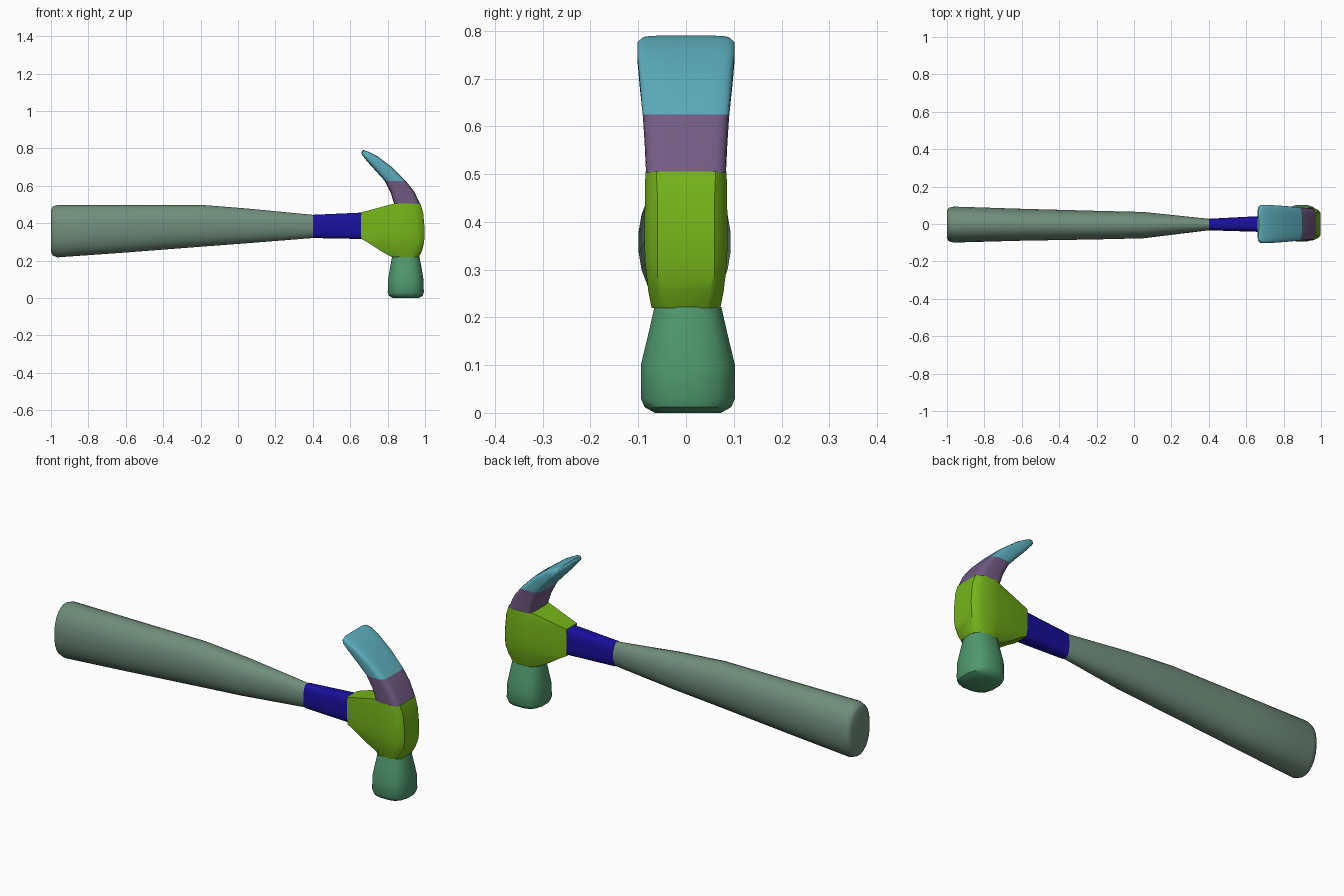
import bpy, bmesh, math
from mathutils import Vector, Color

if "Cube" in bpy.data.objects:
    bpy.data.objects.remove(bpy.data.objects["Cube"])


def ring(c, u, v, e=2.0, n=24):
    """Superellipse cross-section: centre, two half-axis vectors, exponent."""
    c, u, v = Vector(c), Vector(u), Vector(v)
    pts = []
    for i in range(n):
        t = 2 * math.pi * (i + 0.5) / n
        p, q = math.cos(t), math.sin(t)
        pts.append(c + u * math.copysign(abs(p) ** (2 / e), p)
                   + v * math.copysign(abs(q) ** (2 / e), q))
    return pts


def loft(name, rings, color, angle=30):
    """Skin a list of equal-length rings and close both ends."""
    bm = bmesh.new()
    rows = [[bm.verts.new(p) for p in r] for r in rings]
    n = len(rows[0])
    for a, b in zip(rows, rows[1:]):
        for i in range(n):
            j = (i + 1) % n
            bm.faces.new((a[i], a[j], b[j], b[i]))
    bm.faces.new(rows[0])
    bm.faces.new(rows[-1])
    bmesh.ops.recalc_face_normals(bm, faces=bm.faces)
    mesh = bpy.data.meshes.new(name)
    bm.to_mesh(mesh)
    bm.free()
    ob = bpy.data.objects.new(name, mesh)
    bpy.context.collection.objects.link(ob)
    mat = bpy.data.materials.new(name + "_color")
    mat.diffuse_color = (*Color(color).from_srgb_to_scene_linear(), 1)
    mat.use_nodes = True
    mat.node_tree.nodes["Principled BSDF"].inputs["Base Color"].default_value = mat.diffuse_color
    mesh.materials.append(mat)
    bpy.ops.object.select_all(action='DESELECT')
    ob.select_set(True)
    bpy.context.view_layer.objects.active = ob
    bpy.ops.object.shade_smooth_by_angle(angle=math.radians(angle))
    return ob


def x_ring(x, z0, z1, w, y=0.0, e=2.0):
    return ring((x, y, (z0 + z1) / 2), (0, w, 0), (0, 0, (z1 - z0) / 2), e)


# Handle grip: x, bottom z, top z, half width, centre y
grip = [(-1.0, .245, .47, .075, -.003), (-.99, .226, .490, .090, -.003),
        (-.965, .216, .499, .097, -.003), (-.6, .242, .499, .086, -.004),
        (-.2, .273, .499, .077, -.006), (.05, .292, .479, .071, -.006),
        (.4, .32, .445, .031, -.003)]
loft("handle_grip", [x_ring(*s, 2.15) for s in grip], (.44, .555, .485), 50)

# Neck between the grip and the head
loft("handle_neck", [x_ring(.4, .32, .445, .031, -.003, 3),
                     x_ring(.665, .315, .457, .042, 0, 4)], (.10, .06, .62))


# Head block: plan outline at each height, tapering towards the neck
def head_ring(z, x0, xm, x1, wn, w, wf):
    half = [(x0, wn), (xm, w), (x1 - .04, w), (x1 - .012, (w + wf) / 2), (x1, wf)]
    return ([Vector((x, -y, z)) for x, y in half]
            + [Vector((x, y, z)) for x, y in reversed(half)])


head = [(.220, .82, .855, .968, .040, .072, .042),
        (.255, .757, .86, .985, .042, .079, .050),
        (.290, .705, .86, .993, .043, .083, .060),
        (.318, .657, .86, .997, .042, .086, .060),
        (.370, .657, .86, .998, .043, .087, .060),
        (.457, .657, .86, .990, .043, .086, .060),
        (.505, .835, .87, .974, .070, .085, .062)]
loft("hammer_head", [head_ring(*s) for s in head], (.46, .71, .10), 35)

# Striking face: z, half size in x, half size in y
poll = [(.222, .074, .071), (.17, .084, .083), (.10, .096, .100),
        (.03, .098, .100), (.012, .092, .092), (0, .070, .070)]
loft("striking_face",
     [ring((.897, .004, z), (a, 0, 0), (0, b, 0), 2.6, 16) for z, a, b in poll],
     (.31, .60, .43), 40)


# Claw: inner (x, z), outer (x, z), half width
def claw_ring(xi, zi, xo, zo, w):
    return ring(((xi + xo) / 2, 0, (zi + zo) / 2), (0, w, 0),
                ((xo - xi) / 2, 0, (zo - zi) / 2), 5)


claw_root = [(.835, .503, .974, .503, .084), (.815, .565, .943, .568, .087),
             (.785, .625, .898, .625, .091)]
claw_tip = [(.785, .625, .898, .625, .091), (.742, .673, .825, .698, .097),
            (.692, .728, .745, .758, .102), (.668, .758, .695, .783, .102),
            (.661, .770, .674, .790, .092), (.660, .776, .667, .790, .075)]
loft("claw_root", [claw_ring(*s) for s in claw_root], (.45, .36, .52), 35)
loft("claw_tip", [claw_ring(*s) for s in claw_tip], (.36, .68, .74), 35)
